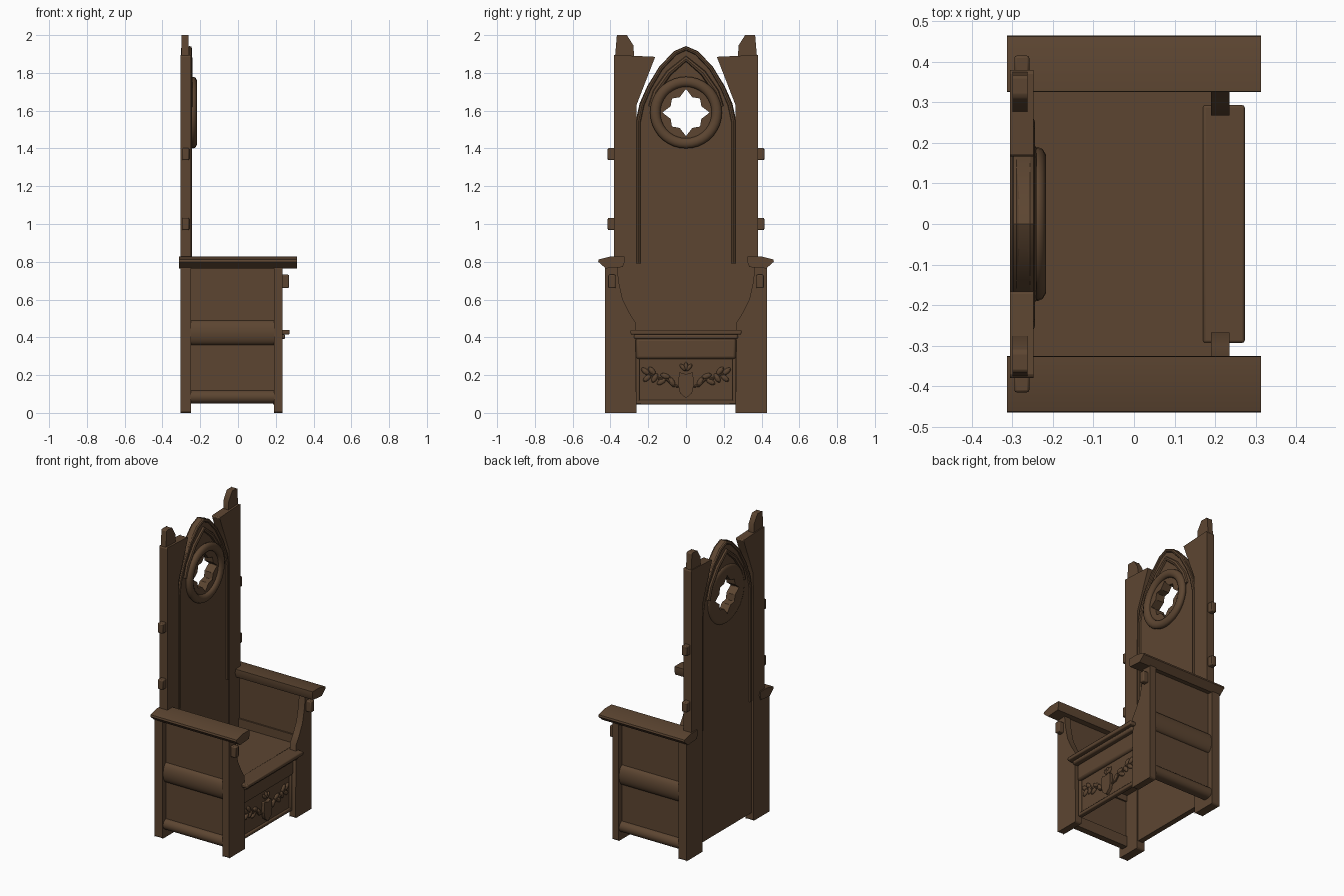
import bpy
from math import sin, cos, pi, radians

if "Cube" in bpy.data.objects:
    bpy.data.objects.remove(bpy.data.objects["Cube"], do_unlink=True)

wood = bpy.data.materials.new("dark_brown_wood")
wood.use_nodes = True
COLOR = (0.108, 0.06, 0.031, 1)
wood.diffuse_color = COLOR
wood.node_tree.nodes["Principled BSDF"].inputs["Base Color"].default_value = COLOR


def finish(obj, name, bevel=0.0):
    """Name, colour, bevel and smooth the active object."""
    obj.name = name
    obj.data.materials.clear()
    obj.data.materials.append(wood)
    if bevel:
        mod = obj.modifiers.new("soft_edges", 'BEVEL')
        mod.width = bevel
        mod.segments = 2
        mod.limit_method = 'ANGLE'
        mod.angle_limit = radians(40)
    bpy.ops.object.shade_smooth_by_angle(angle=radians(40))
    return obj


def from_curve(data, name, bevel=0.0):
    obj = bpy.data.objects.new(name, data)
    bpy.context.collection.objects.link(obj)
    bpy.ops.object.select_all(action='DESELECT')
    obj.select_set(True)
    bpy.context.view_layer.objects.active = obj
    return obj


def to_mesh(obj, name, bevel=0.0):
    bpy.ops.object.convert(target='MESH')
    obj = bpy.context.object
    bpy.ops.object.transform_apply(location=True, rotation=True, scale=True)
    return finish(obj, name, bevel)


def plate(name, loops, x0, x1, bevel=0.0):
    """Extrude closed (y, z) outlines along x; inner outlines become holes."""
    data = bpy.data.curves.new(name, 'CURVE')
    data.dimensions = '2D'
    data.fill_mode = 'BOTH'
    data.extrude = (x1 - x0) / 2
    for loop in loops:
        spline = data.splines.new('POLY')
        spline.points.add(len(loop) - 1)
        for p, (y, z) in zip(spline.points, loop):
            p.co = (y, z, 0, 1)
        spline.use_cyclic_u = True
    obj = from_curve(data, name)
    obj.rotation_euler = (pi / 2, 0, pi / 2)
    obj.location.x = (x0 + x1) / 2
    return to_mesh(obj, name, bevel)


def rib(name, pts, x, radius):
    """Round moulding along a (y, z) path."""
    data = bpy.data.curves.new(name, 'CURVE')
    data.dimensions = '3D'
    data.bevel_depth = radius
    data.bevel_resolution = 2
    data.use_fill_caps = True
    spline = data.splines.new('POLY')
    spline.points.add(len(pts) - 1)
    for p, (y, z) in zip(spline.points, pts):
        p.co = (x, y, z, 1)
    return to_mesh(from_curve(data, name), name)


def box(name, x0, x1, y0, y1, z0, z1, bevel=0.006):
    bpy.ops.mesh.primitive_cube_add(
        size=1, location=((x0 + x1) / 2, (y0 + y1) / 2, (z0 + z1) / 2))
    obj = bpy.context.object
    obj.scale = (x1 - x0, y1 - y0, z1 - z0)
    bpy.ops.object.transform_apply(scale=True)
    return finish(obj, name, bevel)


def both(pts):
    """Complete an outline from its +y half, listed bottom to top."""
    return pts + [(-y, z) for y, z in reversed(pts) if y > 0]


def flip(pts, s):
    return [(s * y, z) for y, z in pts]


# Back panel: pointed arch pierced by a four-pointed opening
ROSE_Z = 1.59
arch = [(0.265, 1.55), (0.245, 1.64), (0.205, 1.73), (0.14, 1.835),
        (0.06, 1.915), (0, 1.94)]
radii = (0.125, 0.088, 0.105, 0.088)
star = [(radii[i % 4] * cos(i * pi / 8), ROSE_Z + radii[i % 4] * sin(i * pi / 8))
        for i in range(16)]
circle = [(0.165 * cos(i * pi / 16), ROSE_Z + 0.165 * sin(i * pi / 16))
          for i in range(32)]
plate("back_panel", [both([(0.265, 0.05)] + arch), star], -0.29, -0.255)
for name, x0, x1 in (("front", -0.258, -0.238), ("rear", -0.3, -0.285)):
    plate("rose_tracery_" + name, [circle, star], x0, x1, 0.004)
for name, x, depth in (("front", -0.238, 0.8), ("rear", -0.288, 0.5)):
    bpy.ops.mesh.primitive_torus_add(
        location=(x, 0, ROSE_Z), rotation=(0, pi / 2, 0), major_radius=0.163,
        minor_radius=0.027, major_segments=36, minor_segments=10)
    bpy.context.object.scale.z = depth
    finish(bpy.context.object, "rose_ring_" + name)

# Arch mouldings
for name, x in (("front", -0.256), ("rear", -0.289)):
    edge = [(y * 0.95, z - 0.01) for y, z in [(0.265, 0.8)] + arch]
    rib("arch_moulding_" + name, both(edge), x, 0.012)
    rib("rose_hood_" + name,
        both([(0.185, 1.62), (0.16, 1.7), (0.09, 1.8), (0, 1.875)]), x, 0.016)

rear_post = [(0.266, 0), (0.43, 0), (0.43, 0.78), (0.38, 0.79), (0.38, 1.895),
             (0.163, 1.885), (0.2, 1.79), (0.262, 1.63), (0.266, 1.4)]
finial = [(0.275, 1.88), (0.278, 1.945), (0.313, 2), (0.366, 2), (0.376, 1.88)]
front_post = [(0.262, 0), (0.43, 0), (0.43, 0.78), (0.365, 0.78),
              (0.355, 0.69), (0.335, 0.6), (0.3, 0.53), (0.268, 0.48)]
arm = [(0.335, 0.772), (0.425, 0.765), (0.465, 0.8), (0.462, 0.812),
       (0.4, 0.828), (0.327, 0.828), (0.325, 0.8)]

for side, s in (("left", 1), ("right", -1)):
    # Posts, finials and arms
    plate("rear_post_" + side, [flip(rear_post, s)], -0.305, -0.248, 0.01)
    plate("finial_" + side, [flip(finial, s)], -0.3, -0.262, 0.008)
    plate("front_post_" + side, [flip(front_post, s)], 0.19, 0.235, 0.01)
    plate("arm_" + side, [flip(arm, s)], -0.313, 0.313)

    # Pegs on the posts
    for z in (1.0, 1.37):
        y0, y1 = sorted((s * 0.37, s * 0.415))
        box("rear_peg_" + side, -0.295, -0.258, y0, y1, z - 0.032, z + 0.032)
    y0, y1 = sorted((s * 0.373, s * 0.41))
    box("front_peg_" + side, 0.225, 0.27, y0, y1, 0.66, 0.732)

    # Side panel with bulging rails
    y0, y1 = sorted((s * 0.37, s * 0.393))
    box("side_panel_" + side, -0.26, 0.2, y0, y1, 0.06, 0.775, 0)
    for z0, z1 in ((0.05, 0.12), (0.36, 0.49)):
        mid, half = (z0 + z1) / 2, (z1 - z0) / 2
        bulge = [(0.39 + 0.034 * cos(a * pi / 16), mid + half * sin(a * pi / 16))
                 for a in range(-8, 9)]
        rail = [(0.36, z0)] + bulge + [(0.36, z1)]
        plate("side_rail_" + side, [flip(rail, s)], -0.26, 0.2)

# Seat and its front lip
box("seat", -0.25, 0.2, -0.372, 0.372, 0.4, 0.435, 0)
box("seat_lip", 0.17, 0.273, -0.293, 0.293, 0.415, 0.44)
box("seat_lip_moulding", 0.17, 0.25, -0.275, 0.275, 0.39, 0.417, 0.01)

# Front apron
box("apron_field", 0.185, 0.2, -0.27, 0.27, 0.045, 0.4, 0)
box("apron_rail", 0.19, 0.222, -0.265, 0.265, 0.285, 0.395, 0.014)
box("apron_sill", 0.19, 0.212, -0.265, 0.265, 0.045, 0.068)
for s in (1, -1):
    y0, y1 = sorted((s * 0.245, s * 0.265))
    box("apron_stile", 0.19, 0.212, y0, y1, 0.05, 0.3)


# Carved shield, sprig and vines
def leaf(name, y, z, length, width, angle):
    bpy.ops.mesh.primitive_uv_sphere_add(
        segments=8, ring_count=6, radius=1, location=(0.203, y, z),
        rotation=(angle, 0, 0))
    bpy.context.object.scale = (0.012, length, width)
    finish(bpy.context.object, name)


plate("carved_shield", [both([(0, 0.078), (0.032, 0.105), (0.042, 0.15),
                             (0.036, 0.215), (0, 0.205)])], 0.195, 0.22, 0.008)
for angle in (50, 90, 130):
    a = radians(angle)
    leaf("crest_leaf", 0.025 * cos(a), 0.225 + 0.02 * sin(a), 0.024, 0.011, a)
for s in (1, -1):
    vine = [(0.035, 0.14), (0.07, 0.145), (0.1, 0.175), (0.14, 0.18),
            (0.17, 0.2), (0.21, 0.205)]
    rib("carved_vine", flip(vine, s), 0.203, 0.007)
    for y, z, angle in ((0.075, 0.165, 60), (0.11, 0.195, 20), (0.13, 0.165, -30),
                        (0.165, 0.185, -60), (0.18, 0.222, 50),
                        (0.205, 0.185, -40), (0.215, 0.22, 40)):
        leaf("carved_leaf", s * y, z, 0.027, 0.014, s * radians(angle))
